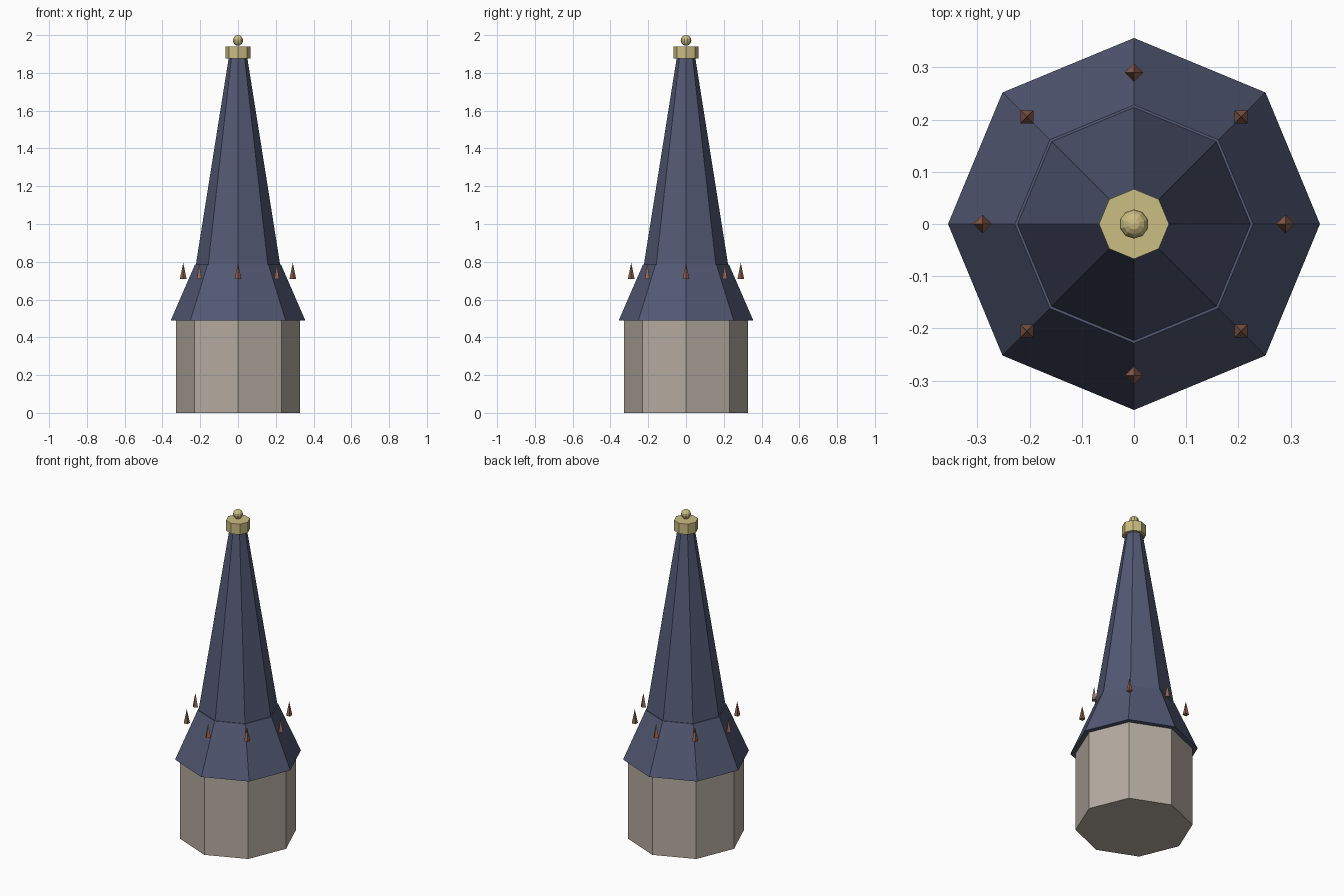
import bpy, math

if "Cube" in bpy.data.objects:
    bpy.data.objects.remove(bpy.data.objects["Cube"])


def material(name, rgb):
    m = bpy.data.materials.new(name)
    m.diffuse_color = (*rgb, 1)
    m.use_nodes = True
    m.node_tree.nodes["Principled BSDF"].inputs["Base Color"].default_value = m.diffuse_color
    return m


stone = material("warm_grey_stone", (0.46, 0.41, 0.35))
slate = material("blue_slate", (0.085, 0.10, 0.175))
gold = material("pale_gold", (0.60, 0.51, 0.22))
copper = material("copper", (0.31, 0.13, 0.085))


def frustum(name, sides, r1, r2, z1, z2, mat, x=0, y=0, turn=0):
    """Flat-faced prism, frustum or cone with a corner on the +x axis."""
    bpy.ops.mesh.primitive_cone_add(
        vertices=sides, radius1=r1, radius2=r2, depth=z2 - z1,
        location=(x, y, (z1 + z2) / 2), rotation=(0, 0, turn))
    ob = bpy.context.object
    ob.name = name
    ob.data.materials.append(mat)
    return ob


# Octagonal tower, flared eaves, tall spire and collar
frustum("tower_base", 8, 0.327, 0.327, 0, 0.49, stone)
frustum("roof_skirt", 8, 0.356, 0.228, 0.49, 0.785, slate)
frustum("spire", 8, 0.223, 0.046, 0.785, 1.90, slate)
frustum("spire_collar", 8, 0.067, 0.067, 1.875, 1.94, gold)

# Finial ball
bpy.ops.mesh.primitive_uv_sphere_add(
    segments=10, ring_count=8, radius=0.028, location=(0, 0, 1.972))
ball = bpy.context.object
ball.name = "finial_ball"
ball.data.materials.append(gold)

# Ring of small four-sided spikes above each corner of the eaves
for i in range(8):
    a = i * math.tau / 8
    frustum(f"roof_spike_{i + 1}", 4, 0.0175, 0, 0.71, 0.795, copper,
            0.29 * math.cos(a), 0.29 * math.sin(a), a)
